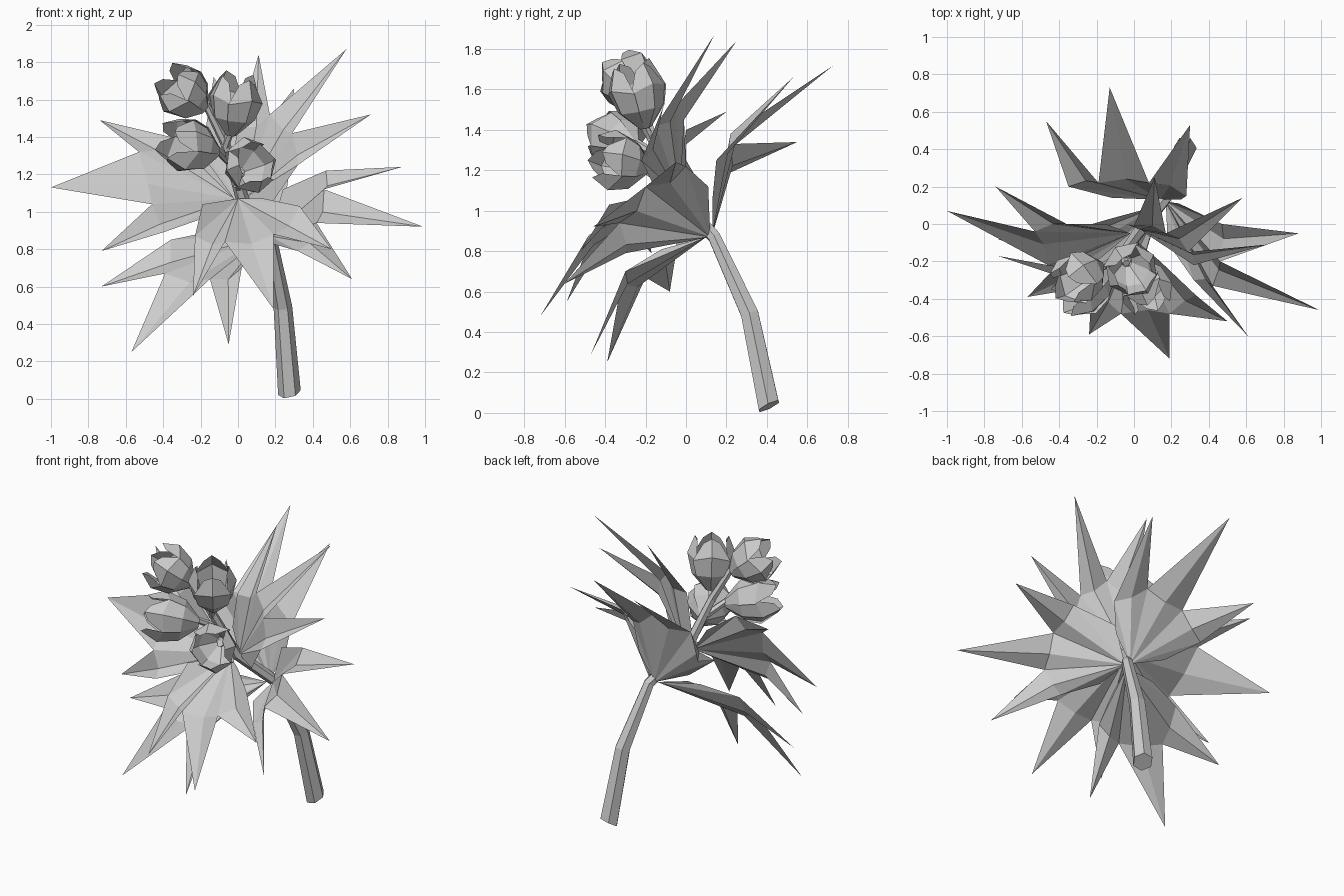
import bpy, math
from mathutils import Vector as V

AXIS = V((-0.3, -0.5, 0.75)).normalized()   # growing direction of the plant


def add(name, verts, faces):
    me = bpy.data.meshes.new(name)
    me.from_pydata([tuple(v) for v in verts], [], faces)
    me.update()
    ob = bpy.data.objects.new(name, me)
    bpy.context.collection.objects.link(ob)
    return ob


def tube(name, pts, radii, first=None, n=6):
    pts = [V(p) for p in pts]
    verts, faces = [], []
    for i, p in enumerate(pts):
        d = (pts[min(i + 1, len(pts) - 1)] - pts[max(i - 1, 0)]).normalized()
        if i == 0 and first:
            d = V(first).normalized()
        u = d.cross(V((0, 1, 0.3))).normalized()
        w = d.cross(u)
        for k in range(n):
            a = 2 * math.pi * k / n
            verts.append(p + radii[i] * (math.cos(a) * u + math.sin(a) * w))
    for i in range(len(pts) - 1):
        for k in range(n):
            a, b = i * n + k, i * n + (k + 1) % n
            faces.append((a, b, b + n, a + n))
    faces.append(tuple(reversed(range(n))))
    faces.append(tuple(range((len(pts) - 1) * n, len(pts) * n)))
    return add(name, verts, faces)


def leaf(name, base, sides, roots, tips):
    """Three-pointed leaf: fan from the base to keeled spikes."""
    roots = [V(r) for r in roots]
    ridges = [(roots[i] + roots[i + 1]) / 2 - AXIS * 0.04 for i in range(3)]
    # 0 base, 1-2 sides, 3-6 roots, 7-9 ridges, 10-12 tips
    verts = [V(base)] + [V(s) for s in sides] + roots + ridges + [V(t) for t in tips]
    faces = [(0, 1, 3), (0, 6, 2)]
    for i in range(3):
        l, r, m, t = 3 + i, 4 + i, 7 + i, 10 + i
        faces += [(0, l, m), (0, m, r), (l, t, m), (m, t, r)]
    return add(name, verts, faces)


def flower(name, base, top, turn=0.0):
    """Rounded cup of four broad overlapping petals."""
    base, top = V(base), V(top)
    d = top - base
    length = d.length
    q = d.to_track_quat('Z', 'Y')
    # height, radius, half angle of each petal row
    rows = [(0.0, 0.03, 0.8), (0.3, 0.12, 0.85), (0.68, 0.15, 0.85),
            (1.0, 0.105, 0.5)]
    verts, faces = [], []
    for p in range(4):
        a0 = turn + p * math.pi / 2
        scale = 1.0 if p % 2 else 0.93
        start = len(verts)
        for h, r, half in rows:
            for c in (-1, 0, 1):
                a = a0 + c * half
                rr = r * scale * (1.04 if c == 0 else 1.0)
                hh = h * length - (0.03 if c and h > 0.5 else 0)
                verts.append(base + q @ V((rr * math.cos(a), rr * math.sin(a), hh)))
        for i in range(len(rows) - 1):
            for c in range(2):
                k = start + i * 3 + c
                faces.append((k, k + 1, k + 4, k + 3))
    # closed bottom
    faces.append(tuple(p * 12 + 1 for p in reversed(range(4))))
    return add(name, verts, faces)


# Stem and flower stalks
tube("stem", [(0.275, 0.41, 0.033), (0.24, 0.315, 0.49), (0.17, 0.14, 0.87),
              (0.02, -0.05, 1.08), (-0.07, -0.17, 1.37), (-0.17, -0.23, 1.57)],
     [0.062, 0.05, 0.035, 0.035, 0.026, 0.02], (-0.25, -0.5, 1.0))
tube("stalk_centre", [(-0.07, -0.17, 1.35), (-0.04, -0.21, 1.43)], [0.022, 0.02])
tube("stalk_left", [(-0.05, -0.14, 1.27), (-0.12, -0.25, 1.34)], [0.022, 0.02])
tube("stalk_low", [(0.0, -0.07, 1.12), (0.01, -0.2, 1.2)], [0.022, 0.02])

# Lower whorl of leaves
leaf("lower_leaf_right", (0.17, 0.12, 0.87),
     [(0.24, 0.11, 1.12), (0.18, -0.1, 0.83)],
     [(0.47, 0.0, 1.22), (0.46, -0.2, 1.12), (0.42, -0.33, 0.94), (0.32, -0.30, 0.79)],
     [(0.88, -0.05, 1.24), (0.99, -0.46, 0.92), (0.61, -0.60, 0.64)])
leaf("lower_leaf_back", (0.14, 0.13, 0.88),
     [(-0.12, 0.14, 1.0), (0.25, 0.13, 1.05)],
     [(-0.35, 0.2, 1.18), (-0.19, 0.22, 1.33), (0.08, 0.22, 1.38), (0.28, 0.15, 1.25)],
     [(-0.47, 0.55, 1.34), (-0.13, 0.73, 1.72), (0.30, 0.53, 1.66)])
leaf("lower_leaf_left", (0.14, 0.10, 0.87),
     [(-0.12, 0.03, 0.9), (0.07, -0.12, 0.81)],
     [(-0.36, -0.04, 0.85), (-0.39, -0.2, 0.67), (-0.15, -0.32, 0.64), (0.02, -0.3, 0.7)],
     [(-0.73, -0.08, 0.6), (-0.57, -0.39, 0.25), (-0.05, -0.47, 0.29)])

# Upper whorl of leaves
leaf("upper_leaf_right", (0.03, -0.03, 1.07),
     [(-0.04, 0.0, 1.22), (0.19, -0.13, 1.06)],
     [(0.0, -0.01, 1.45), (0.17, -0.05, 1.52), (0.29, -0.15, 1.42), (0.32, -0.22, 1.25)],
     [(0.11, 0.25, 1.84), (0.58, 0.14, 1.87), (0.71, -0.11, 1.52)])
leaf("upper_leaf_left", (-0.02, -0.05, 1.07),
     [(-0.15, 0.0, 1.25), (-0.2, -0.2, 0.96)],
     [(-0.36, 0.0, 1.40), (-0.53, -0.04, 1.32), (-0.46, -0.22, 1.04), (-0.40, -0.28, 0.89)],
     [(-0.74, 0.2, 1.49), (-1.0, 0.07, 1.13), (-0.73, -0.17, 0.79)])
leaf("upper_leaf_front", (0.0, -0.08, 1.07),
     [(-0.19, -0.25, 1.04), (0.14, -0.2, 1.07)],
     [(-0.23, -0.40, 0.87), (-0.07, -0.48, 0.84), (0.19, -0.48, 0.88), (0.33, -0.38, 1.03)],
     [(-0.24, -0.59, 0.55), (0.19, -0.72, 0.48), (0.5, -0.52, 0.8)])

# Four cup flowers
flower("flower_top_left", (-0.18, -0.22, 1.55), (-0.385, -0.34, 1.71), 0.3)
flower("flower_top_centre", (-0.04, -0.20, 1.41), (0.0, -0.27, 1.73), 0.1)
flower("flower_mid_left", (-0.11, -0.25, 1.32), (-0.39, -0.42, 1.38), 0.5)
flower("flower_low", (0.01, -0.19, 1.21), (0.10, -0.45, 1.27), 0.2)
